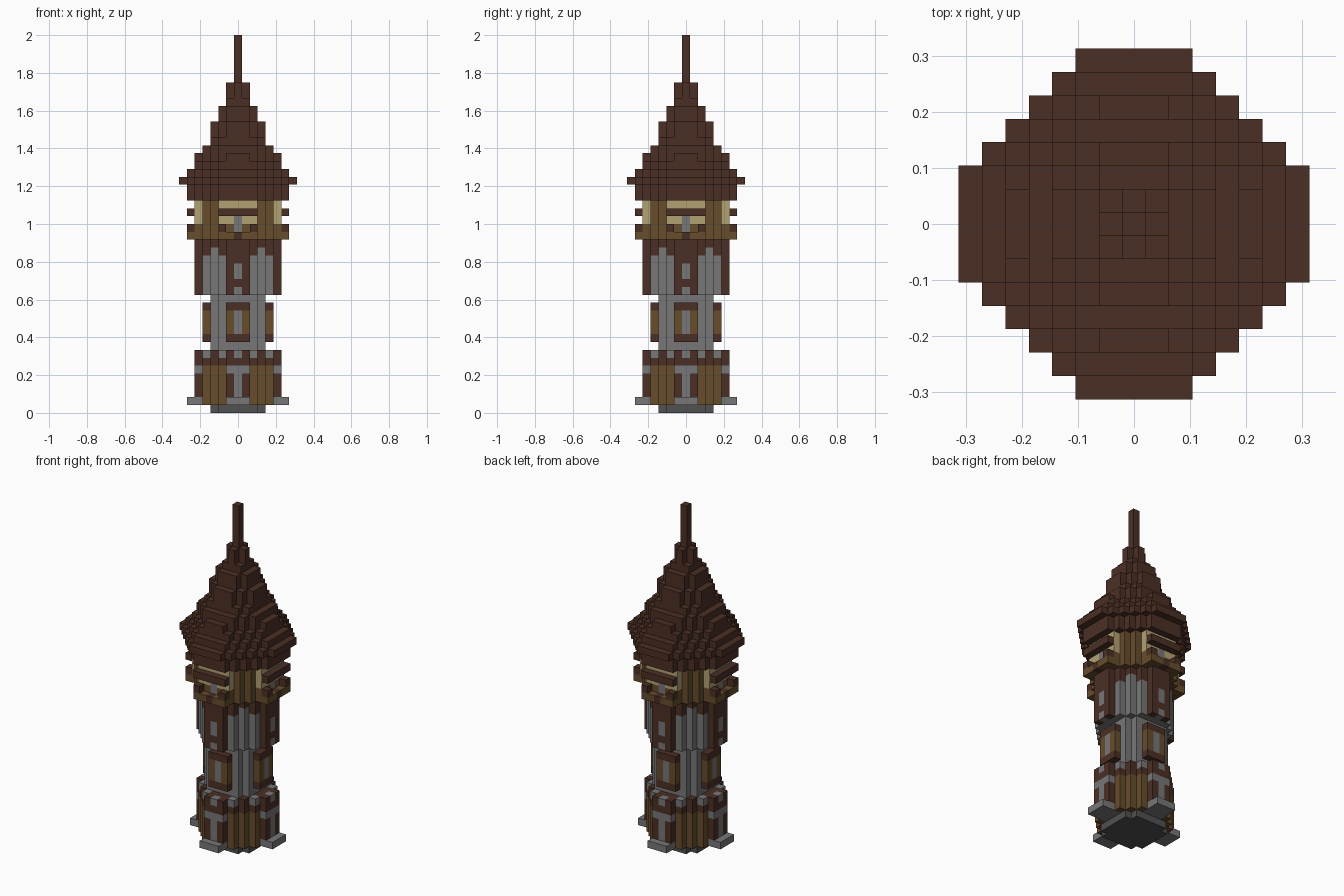
import bpy
import bmesh
from mathutils import Vector

old = bpy.data.objects.get("Cube")
if old:
    bpy.data.objects.remove(old)

U = 2 / 48          # edge of one block
blocks = {}         # (x, y, layer) -> (part, colour)

# Colours (linear)
COLOURS = {
    "dark_brown_wood": (0.070, 0.028, 0.018),
    "tan_wood": (0.135, 0.075, 0.025),
    "grey_stone": (0.185, 0.185, 0.185),
    "dark_grey_stone": (0.082, 0.082, 0.082),
    "cream_plaster": (0.450, 0.360, 0.170),
}
BROWN, TAN, GREY, DARK, CREAM = COLOURS


def octagon(part, layers, r, d, colour):
    """Solid octagonal slab: half size r, diagonal limit d."""
    for k in layers:
        for x in range(-r, r + 1):
            for y in range(-r, r + 1):
                if abs(x) + abs(y) <= d:
                    blocks[x, y, k] = part, colour


def ring(part, layers, a, offsets, colour):
    """Blocks at distance a, repeated on all four sides and mirrored."""
    for k in layers:
        for b in offsets:
            for s in (-1, 1):
                for t in (-1, 1):
                    blocks[s * a, t * b, k] = part, colour
                    blocks[t * b, s * a, k] = part, colour


# Foundation and footing stones
octagon("foundation", range(0, 1), 3, 5, DARK)
octagon("footing", range(1, 2), 5, 6, GREY)
ring("footing", range(1, 2), 6, (0, 1), GREY)
ring("footing", range(1, 2), 4, (2,), TAN)
ring("footing", range(1, 2), 3, (3,), TAN)

# Ground floor: tan corners, brown posts, stone centres
octagon("ground_floor", range(2, 6), 5, 6, TAN)
ring("ground_floor", range(2, 5), 5, (1,), BROWN)
ring("ground_floor", range(2, 6), 5, (0,), GREY)
ring("ground_floor", range(5, 6), 5, (1,), GREY)
octagon("ground_floor_beam", range(6, 8), 5, 6, BROWN)
ring("ground_floor_beam", range(7, 8), 5, (0,), GREY)
ring("ground_floor_beam", range(7, 8), 4, (2,), GREY)

# Stone shaft with framed window bays
octagon("stone_shaft", range(8, 15), 3, 5, GREY)
ring("window_bay", range(9, 14), 4, (0, 1), BROWN)
ring("window_bay", range(10, 13), 4, (1,), TAN)
ring("window_bay", range(10, 13), 4, (0,), GREY)

# Upper shaft: brown hanging panels between stone arches
octagon("upper_shaft", range(15, 22), 5, 6, GREY)
ring("hanging_panel", range(15, 22), 5, (0, 1), BROWN)
ring("hanging_panel", (15, 17, 18), 5, (0,), GREY)
ring("arch_top", range(20, 22), 4, (2,), BROWN)
ring("arch_top", range(21, 22), 3, (3,), BROWN)

# Lookout room with plaster walls, sills, brackets and lintels
octagon("lookout_room", range(22, 27), 5, 7, TAN)
ring("lookout_wall", range(24, 27), 5, (0, 1, 2), CREAM)
ring("lookout_wall", range(22, 24), 5, (0, 1, 2), TAN)
ring("lookout_window", range(23, 25), 5, (0,), GREY)
ring("lookout_sill", range(22, 23), 6, (1, 2), TAN)
ring("lookout_sill", range(22, 23), 6, (0,), BROWN)
ring("lookout_bracket", range(23, 24), 6, (2,), BROWN)
ring("lookout_lintel", range(25, 26), 6, (0, 1, 2), BROWN)

# Stepped roof: first layer, end layer, half size, diagonal limit
ROOF = [(27, 29, 6, 8), (29, 30, 7, 9), (30, 31, 6, 8), (31, 32, 5, 7),
        (32, 33, 5, 6), (33, 34, 4, 6), (34, 35, 3, 5), (35, 37, 3, 4),
        (37, 39, 2, 3), (39, 40, 1, 2), (40, 42, 1, 1)]
for first, end, r, d in ROOF:
    octagon("roof", range(first, end), r, d, BROWN)
octagon("spire", range(42, 48), 0, 0, BROWN)

# Materials
materials = {}
for name, rgb in COLOURS.items():
    mat = bpy.data.materials.new(name)
    mat.use_nodes = True
    mat.diffuse_color = (*rgb, 1)
    shader = mat.node_tree.nodes["Principled BSDF"]
    shader.inputs["Base Color"].default_value = (*rgb, 1)
    shader.inputs["Roughness"].default_value = 0.9
    materials[name] = mat

AXES = [Vector(v) for v in ((1, 0, 0), (0, 1, 0), (0, 0, 1))]


def build_part(part):
    """Mesh the exposed block faces of one part."""
    bm = bmesh.new()
    colours = []
    for (x, y, k), (owner, colour) in blocks.items():
        if owner != part:
            continue
        if colour not in colours:
            colours.append(colour)
        centre = Vector((x, y, k + 0.5))
        for n in range(3):
            for s in (-1, 1):
                out = AXES[n] * s
                if (x + int(out.x), y + int(out.y), k + int(out.z)) in blocks:
                    continue
                p, q = AXES[(n + 1) % 3], AXES[(n + 2) % 3] * s
                corners = [centre + (out + p * i + q * j) / 2
                           for i, j in ((-1, -1), (1, -1), (1, 1), (-1, 1))]
                face = bm.faces.new([bm.verts.new(c * U) for c in corners])
                face.material_index = colours.index(colour)
    bmesh.ops.remove_doubles(bm, verts=bm.verts, dist=U / 100)
    mesh = bpy.data.meshes.new(part)
    bm.to_mesh(mesh)
    bm.free()
    for colour in colours:
        mesh.materials.append(materials[colour])
    bpy.context.collection.objects.link(bpy.data.objects.new(part, mesh))


for part in dict.fromkeys(owner for owner, colour in blocks.values()):
    build_part(part)
